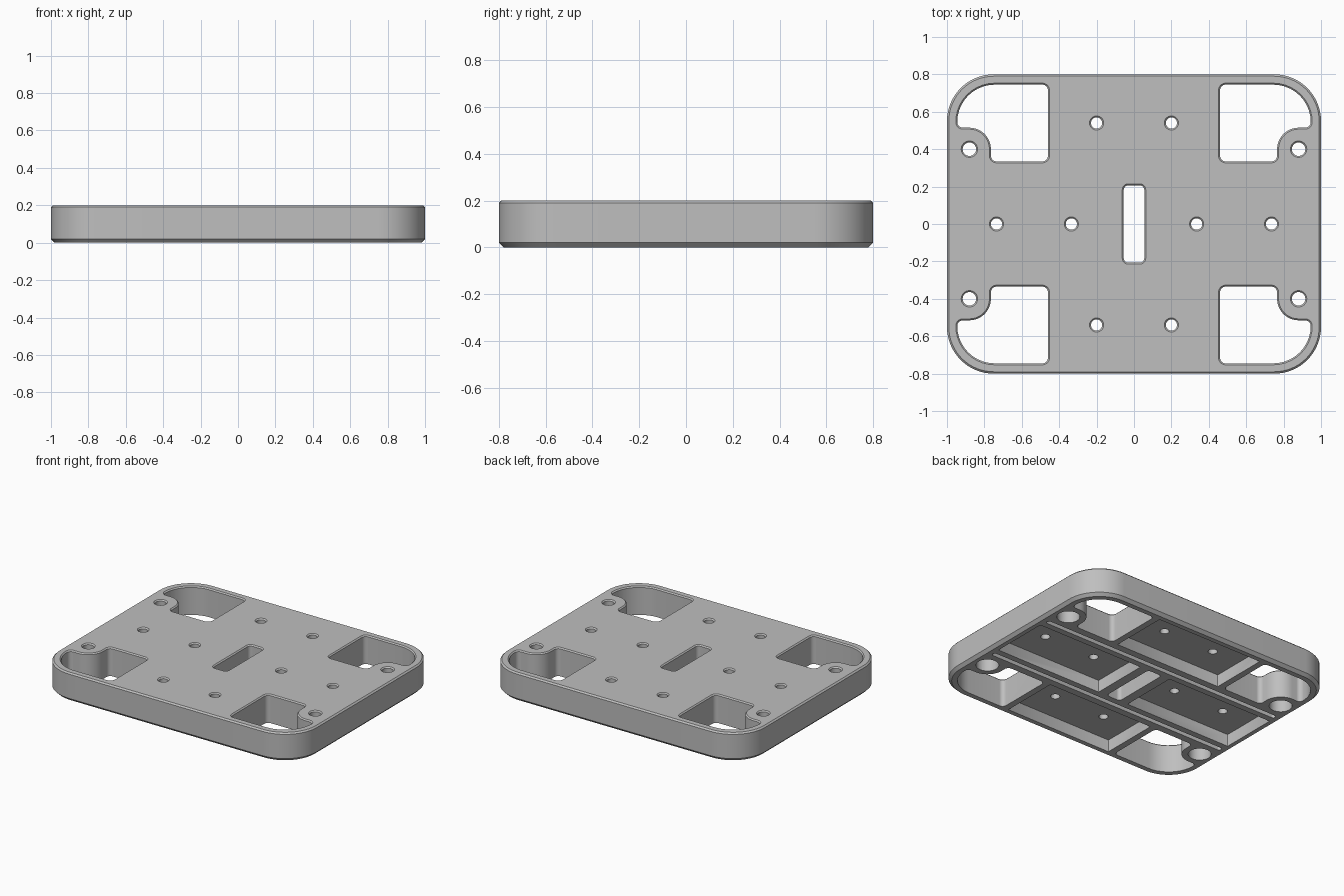
import bpy
import bmesh
import math
from mathutils import Vector

cube = bpy.data.objects.get("Cube")
if cube:
    bpy.data.objects.remove(cube, do_unlink=True)

grey = bpy.data.materials.new("plain grey")
grey.use_nodes = True
colour = (0.52, 0.52, 0.52, 1)
grey.diffuse_color = colour
grey.node_tree.nodes["Principled BSDF"].inputs["Base Color"].default_value = colour

THICK = 0.2
BOTH = (-1, 1)
QUADRANTS = [(sx, sy) for sx in BOTH for sy in BOTH]


def rounded(corners, steps=10):
    """Counter-clockwise outline of right-angled corners (x, y, radius)."""
    loop = []
    for i, (x, y, r) in enumerate(corners):
        c = Vector((x, y))
        u = (Vector(corners[i - 1][:2]) - c).normalized()
        v = (Vector(corners[(i + 1) % len(corners)][:2]) - c).normalized()
        mid = c + (u + v) * r
        for k in range(steps + 1):
            t = math.pi / 2 * k / steps
            loop.append(mid - (v * math.cos(t) + u * math.sin(t)) * r)
    return loop


def box(cx, cy, hx, hy, r, steps=10):
    return rounded([(cx - hx, cy - hy, r), (cx + hx, cy - hy, r),
                    (cx + hx, cy + hy, r), (cx - hx, cy + hy, r)], steps)


def circle(cx, cy, r, n=32):
    return [Vector((cx + r * math.cos(math.tau * k / n),
                    cy + r * math.sin(math.tau * k / n))) for k in range(n)]


def offset(loop, d):
    """Grow an outline by d along its vertex normals."""
    out = []
    for i, p in enumerate(loop):
        a = (p - loop[i - 1]).normalized()
        b = (loop[(i + 1) % len(loop)] - p).normalized()
        t = (a + b).normalized()
        out.append(p + Vector((t.y, -t.x)) * d)
    return out


def loft(bm, loop, levels):
    """Solid through copies of an outline at (z, growth) levels."""
    rings = [[bm.verts.new((p.x, p.y, z)) for p in offset(loop, d)] for z, d in levels]
    n = len(loop)
    for low, high in zip(rings, rings[1:]):
        for i in range(n):
            j = (i + 1) % n
            bm.faces.new((low[i], low[j], high[j], high[i]))
    bm.faces.new(rings[0][::-1])
    bm.faces.new(rings[-1])


def make_object(name, solids):
    bm = bmesh.new()
    for loop, levels in solids:
        loft(bm, loop, levels)
    mesh = bpy.data.meshes.new(name)
    bm.to_mesh(mesh)
    bm.free()
    mesh.materials.append(grey)
    obj = bpy.data.objects.new(name, mesh)
    bpy.context.collection.objects.link(obj)
    return obj


# Plate with rounded corners, chamfered below and lightly eased on top
plate = make_object("base_plate", [(box(0, 0, 1, 0.8, 0.25, 16),
                    [(0, -0.02), (0.02, 0), (THICK - 0.01, 0), (THICK, -0.01)])])

# Openings through the plate, each with an eased top edge
EASE = 0.008
through = [(-0.1, 0), (THICK - EASE, 0), (THICK + EASE, 2 * EASE)]
window = rounded([(0.46, 0.335, 0.03), (0.765, 0.335, 0.03), (0.765, 0.515, 0.115),
                  (0.945, 0.515, 0.03), (0.945, 0.745, 0.2), (0.46, 0.745, 0.03)])
openings = [box(0, 0, 0.055, 0.207, 0.025)]
for sx, sy in QUADRANTS:
    corner = [Vector((p.x * sx, p.y * sy)) for p in window]
    openings.append(corner if sx * sy > 0 else corner[::-1])
    openings.append(circle(sx * 0.88, sy * 0.4, 0.036))
    openings.append(circle(sx * 0.2, sy * 0.54, 0.03))
for s in BOTH:
    openings += [circle(s * 0.335, 0, 0.03), circle(s * 0.735, 0, 0.03)]

# Recesses in the underside: pockets, long grooves and counterbores
pocket = [(-0.1, 0), (0.085, 0)]
groove = [(-0.1, 0), (0.03, 0)]
recesses = [(circle(sx * 0.88, sy * 0.4, 0.073), pocket) for sx, sy in QUADRANTS]
for s in BOTH:
    recesses.append((box(s * 0.535, 0, 0.415, 0.207, 0.004, 2), pocket))
    recesses.append((box(0, s * 0.54, 0.415, 0.207, 0.004, 2), pocket))
    recesses.append((box(0, s * 0.267, 0.945, 0.016, 0.0155, 5), groove))

cutters = [make_object("opening_cutter", [(o, through) for o in openings]),
           make_object("recess_cutter", recesses)]
bpy.context.view_layer.objects.active = plate
for cutter in cutters:
    cutter.hide_render = True
    cut = plate.modifiers.new(cutter.name, "BOOLEAN")
    cut.operation = "DIFFERENCE"
    cut.solver = "EXACT"
    cut.object = cutter
    bpy.ops.object.modifier_apply(modifier=cut.name)
    bpy.data.objects.remove(cutter, do_unlink=True)

# Smooth curved walls, sharp edges elsewhere
bpy.ops.object.select_all(action="DESELECT")
plate.select_set(True)
bpy.ops.object.shade_smooth_by_angle(angle=math.radians(30))
